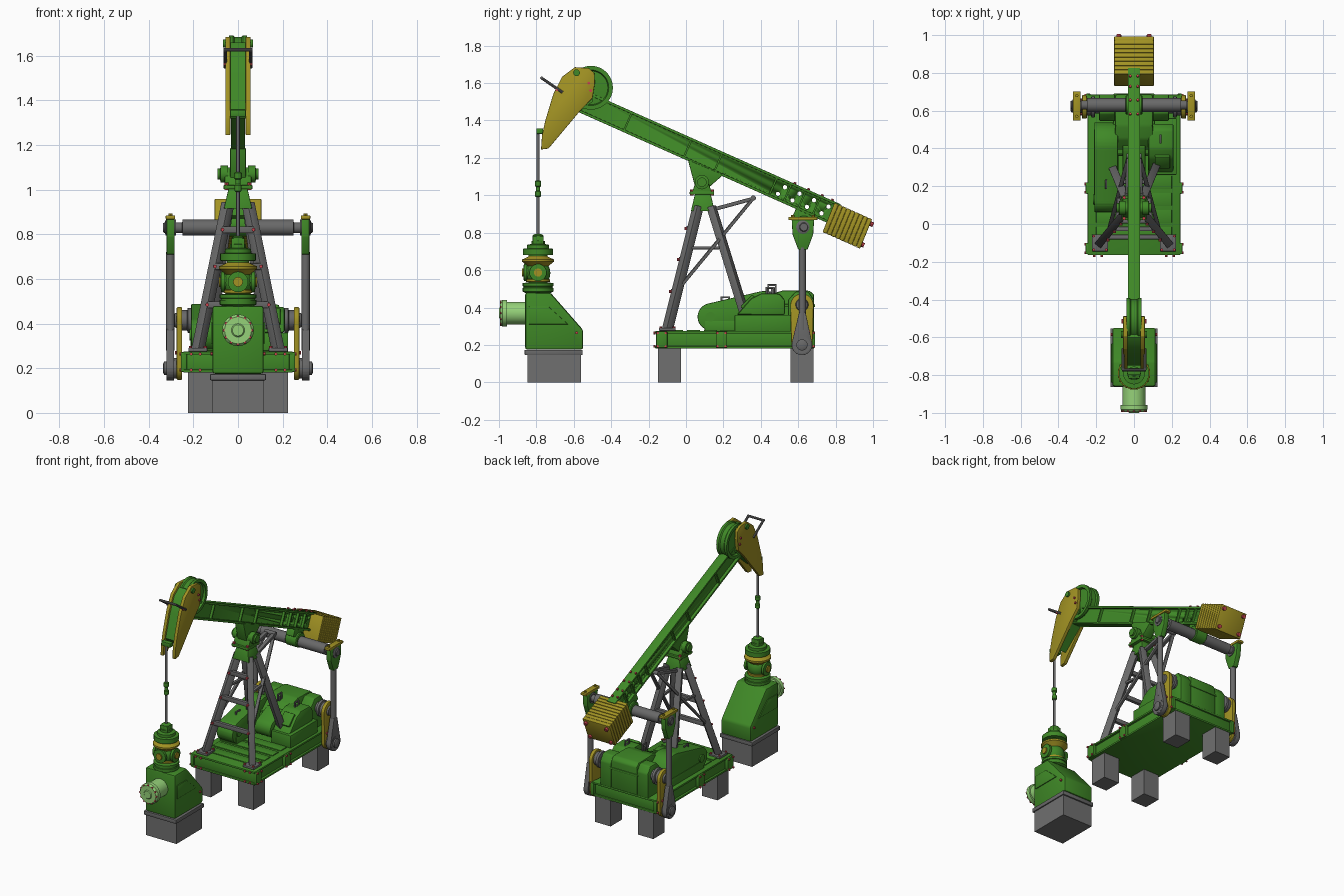
import bpy, bmesh, math
from mathutils import Vector, Matrix

if "Cube" in bpy.data.objects:
    bpy.data.objects.remove(bpy.data.objects["Cube"])

def material(name, rgb):
    m = bpy.data.materials.new(name)
    m.diffuse_color = (*rgb, 1)
    m.use_nodes = True
    m.node_tree.nodes["Principled BSDF"].inputs["Base Color"].default_value = m.diffuse_color
    return m
GREEN = material("green paint", (0.05, 0.25, 0.02))
LIME = material("light green paint", (0.30, 0.64, 0.19))
YELLOW = material("ochre yellow", (0.36, 0.29, 0.017))
GREY = material("steel grey", (0.14, 0.14, 0.14))
STONE = material("concrete grey", (0.16, 0.16, 0.16))
RED = material("red bolts", (0.60, 0.06, 0.08))
X, Y, Z = Vector((1, 0, 0)), Vector((0, 1, 0)), Vector((0, 0, 1))

def finish(name, bm, mat, bevel=0):
    bmesh.ops.recalc_face_normals(bm, faces=bm.faces)
    if bevel:
        bmesh.ops.bevel(bm, geom=bm.edges[:], offset=bevel, segments=2, profile=0.5,
                        affect='EDGES', clamp_overlap=True)
    me = bpy.data.meshes.new(name)
    bm.to_mesh(me)
    bm.free()
    me.materials.append(mat)
    me.shade_smooth()
    me.set_sharp_from_angle(angle=math.radians(32))
    ob = bpy.data.objects.new(name, me)
    bpy.context.collection.objects.link(ob)
    return ob

def box(name, c, size, mat, rot=0, bevel=0.004):
    bm = bmesh.new()
    bmesh.ops.create_cube(bm, size=1, matrix=Matrix.Translation(c) @ Matrix.Rotation(rot, 4, 'X')
                          @ Matrix.Diagonal((*size, 1)))
    return finish(name, bm, mat, bevel)

def bar(name, a, b, w, d, mat, bevel=0.003):
    a, b = Vector(a), Vector(b)
    q = (b - a).to_track_quat('Z', 'X').to_matrix().to_4x4()
    bm = bmesh.new()
    bmesh.ops.create_cube(bm, size=1, matrix=Matrix.Translation((a + b) / 2) @ q
                          @ Matrix.Diagonal((w, d, (b - a).length, 1)))
    return finish(name, bm, mat, bevel)

def prism(name, pts, x0, x1, mat, bevel=0.004):
    # (y, z) outline pushed along x
    bm = bmesh.new()
    f = bm.faces.new([bm.verts.new((x0, y, z)) for y, z in pts])
    r = bmesh.ops.extrude_face_region(bm, geom=[f])
    bmesh.ops.translate(bm, vec=(x1 - x0, 0, 0), verts=[v for v in r['geom'] if isinstance(v, bmesh.types.BMVert)])
    return finish(name, bm, mat, bevel)

def spin(bm, prof, o, axis, seg):
    q = Z.rotation_difference(axis)
    rings = [[bm.verts.new(Vector(o) + q @ Vector((r * math.cos(math.tau * i / seg), r * math.sin(math.tau * i / seg), h)))
              for i in range(seg)] for r, h in prof]
    for a, b in zip(rings, rings[1:]):
        for i in range(seg):
            j = (i + 1) % seg
            bm.faces.new((a[i], a[j], b[j], b[i]))
    bm.faces.new(rings[0])
    bm.faces.new(rings[-1])

def lathe(name, prof, o, axis, mat, seg=32):
    bm = bmesh.new()
    spin(bm, prof, o, axis, seg)
    return finish(name, bm, mat)

def cyl(name, a, b, r, mat, seg=24):
    d = Vector(b) - Vector(a)
    return lathe(name, [(r, 0), (r, d.length)], a, d.normalized(), mat, seg)

def bolts(name, places, axis, r=0.008, h=0.012, mat=RED, seg=8):
    bm = bmesh.new()
    for p in places:
        spin(bm, [(r, -h / 2), (r, h / 2)], p, axis, seg)
    return finish(name, bm, mat)

def hull(c1, r1, c2, r2, n=14):
    # outline around two circles
    d = Vector(c2) - Vector(c1)
    f, b = math.atan2(d.y, d.x), math.acos((r1 - r2) / d.length)
    pts = []
    for c, r, a0, a1 in ((c1, r1, f + b, f + math.tau - b), (c2, r2, f - b, f + b)):
        pts += [(c[0] + r * math.cos(a0 + (a1 - a0) * i / n), c[1] + r * math.sin(a0 + (a1 - a0) * i / n)) for i in range(n + 1)]
    return pts

# concrete footings
box("well_footing", (0, -.705, .075), (.235, .285, .15), STONE, bevel=0)
box("well_footing_cap", (0, -.708, .16), (.25, .31, .028), GREY)
for s in (-1, 1):
    for y in (-.088, .62):
        box("skid_footing", (s * .165, y, .09), (.12, .125, .18), STONE, bevel=0)

# wellhead housing, side panels and outlet
prism("well_housing", [(-.86, .175), (-.55, .175), (-.55, .28), (-.725, .48), (-.86, .48)], -.115, .115, GREEN, .012)
for s in (-1, 1):
    prism("housing_panel", [(-.84, .31), (-.63, .31), (-.735, .405), (-.84, .405)], s * .113, s * .121, GREEN, .003)
    bolts("housing_bolt", [(s * .118, -.585, .265)], X)
lathe("outlet_pipe", [(.06, 0), (.06, .10), (.071, .10), (.071, .125), (.06, .138), (.03, .138), (.025, .143)],
      (0, -.857, .37), -Y, LIME, 40)
bolts("outlet_bolts", [(.062 * math.cos(math.tau * i / 12), -.985, .37 + .062 * math.sin(math.tau * i / 12))
                       for i in range(12)], Y, .006, .02)

# wellhead valve stack and polished rod
W = (0, -.791, 0)
lathe("lower_flange", [(.06, .475), (.082, .485), (.082, .505), (.077, .507), (.077, .512), (.082, .514), (.082, .53),
                       (.05, .535), (.05, .545)], W, Z, GREEN)
lathe("valve_body", [(.05, .54), (.062, .56), (.066, .585), (.062, .61), (.05, .63)], W, Z, GREEN)
lathe("yellow_collar", [(.05, .615), (.06, .625), (.085, .645), (.085, .657), (.055, .67), (.05, .675)], W, Z, YELLOW)
lathe("yellow_ring", [(.058, .536), (.064, .538), (.064, .55), (.058, .552)], W, Z, YELLOW)
lathe("upper_flange", [(.05, .67), (.05, .68), (.08, .682), (.08, .714), (.058, .716), (.058, .735), (.036, .74),
                       (.036, .755), (.03, .757), (.03, .785), (.018, .792)], W, Z, GREEN)
box("stuffing_box", (0, -.791, .757), (.06, .058, .05), GREEN)
for d in (X, -X, -Y):
    lathe("valve_port", [(.036, 0), (.036, .06), (.046, .06), (.046, .076), (.025, .078)], (0, -.791, .587), d, GREEN, 24)
    bolts("port_cap", [Vector((0, -.791, .587)) + d * .08], d, .022, .012, YELLOW, 16)
cyl("polished_rod", (0, -.791, .78), (0, -.791, 1.34), .008, GREY, 12)
lathe("rod_clamp", [(.01, .99), (.016, .995), (.016, 1.02), (.011, 1.025), (.011, 1.045), (.017, 1.05), (.017, 1.075),
                    (.01, 1.08)], W, Z, GREEN, 16)
box("rod_hanger", (0, -.782, 1.343), (.07, .035, .03), GREEN)

# skid base
box("skid_core", (0, .26, .228), (.46, .83, .08), GREEN)
for z in (.187, .268):
    box("skid_flange", (0, .26, z), (.49, .85, .014), GREEN)
for y in (-.05, .04, .13, .22):
    box("deck_strip", (0, y, .277), (.40, .07, .008), GREEN, bevel=.002)
for s in (-1, 1):
    for y in (-.13, .19, .66):
        box("skid_bracket", (s * .243, y, .228), (.025, .06, .088), GREEN)
        bolts("skid_bolts", [(s * .257, y + dy, z) for dy in (-.022, .022) for z in (.192, .264)], X, .007)
    bolts("front_skid_bolts", [(s * x, -.168, z) for x in (.17, .21) for z in (.192, .264)], Y, .007)

# A-frame post
def mix(a, b, t):
    return Vector(a).lerp(Vector(b), t)
FT, FB = [(s * .045, .065, .94) for s in (-1, 1)], [(s * .18, -.10, .28) for s in (-1, 1)]
BT, BB = [(s * .045, .135, .94) for s in (-1, 1)], [(s * .12, .315, .36) for s in (-1, 1)]
for i in (0, 1):
    bar("front_leg", FB[i], FT[i], .045, .042, GREY)
    bar("back_leg", BB[i], BT[i], .042, .042, GREY)
    box("front_leg_foot", (FB[i][0], -.10, .283), (.085, .09, .016), GREY)
    box("back_leg_mount", (BB[i][0], .32, .315), (.07, .08, .09), GREEN)
    bolts("foot_bolts", [(FB[i][0] + dx, -.10 + dy, .293) for dx in (-.033, .033) for dy in (-.036, .036)], Z, .007)
    bar("side_tie", mix(FB[i], FT[i], .665), mix(BB[i], BT[i], .62), .016, .02, GREY)
    bar("long_brace", mix(FB[i], FT[i], .32), (FT[i][0] * .6, .36, .985), .016, .022, GREY)
    bar("short_brace", (FT[i][0] * .8, .13, .92), (FT[i][0] * .6, .37, .985), .02, .026, GREY)
for t in (.31, .57, .82):
    a, b = mix(FB[0], FT[0], t), mix(FB[1], FT[1], t)
    off = Vector((0, -.02, 0))
    bar("front_rung", a + off, b + off, .03, .024, GREY)
    bolts("rung_bolts", [a + off * 1.8, b + off * 1.8], Y, .008, .014)
bar("back_rung", mix(BB[0], BT[0], .5), mix(BB[1], BT[1], .5), .024, .024, GREY)
cyl("brace_pin", (-.04, .36, .985), (.04, .36, .985), .014, GREY, 16)

# saddle and centre bearing
bm = bmesh.new()
bmesh.ops.create_cone(bm, cap_ends=True, segments=4, radius1=.09, radius2=.06, depth=.09,
                      matrix=Matrix.Translation((0, .09, .96)) @ Matrix.Rotation(math.pi / 4, 4, 'Z'))
finish("saddle", bm, GREEN, .004)
box("saddle_plate", (0, .085, 1.012), (.13, .13, .018), GREEN)
bolts("saddle_bolts", [(sx * .052, .085 + sy * .055, 1.015) for sx in (-1, 1) for sy in (-1, 1)], Z, .009, .034)
prism("bearing_pedestal", [(.03, 1.01), (.14, 1.01), (.115, 1.08), (.055, 1.08)], -.06, .06, GREEN)
lathe("centre_bearing", [(.025, -.092), (.025, -.08), (.038, -.078), (.038, -.045), (.03, -.045), (.03, .045),
                         (.038, .045), (.038, .078), (.025, .08), (.025, .092)], (0, .085, 1.07), X, GREEN)
prism("beam_hanger", [(.01, 1.19), (.2, 1.11), (.12, 1.04), (.05, 1.04)], -.035, .035, GREEN)

# walking beam: t runs along it to the rear, n across it
A = math.radians(24)
def B(t, n, x=0):
    return Vector((x, .1 + t * math.cos(A) + n * math.sin(A), 1.21 - t * math.sin(A) + n * math.cos(A)))
for n in (.053, -.053):
    box("beam_flange", B(.03, n), (.064, 1.48, .014), GREEN, -A, .002)
web = box("beam_web", B(.03, 0), (.024, 1.48, .1), GREEN, -A, 0)
HOLES = [(.44 + .085 * i + k, n) for i in range(4) for n, k in ((.022, .02), (-.026, 0))]
cut = bolts("hole_cutter", [B(t, n) for t, n in HOLES], X, .0115, .2, GREEN, 16)
mod = web.modifiers.new("holes", 'BOOLEAN')
mod.object, mod.operation, mod.solver = cut, 'DIFFERENCE', 'EXACT'
bpy.context.view_layer.objects.active = web
bpy.ops.object.modifier_apply(modifier="holes")
bpy.data.objects.remove(cut)
for t in (-.45, -.1, .08, .4, .485, .57, .655):
    box("beam_rib", B(t, 0), (.058, .01, .1), GREEN, -A, 0)
bolts("beam_bolts", [B(t, .063, s * .02) for t in (.5, .58, .66, .72) for s in (-1, 1)], B(0, 1) - B(0, 0), .007)

# horse head: cheek plates, core, sheave and guard rail
HEAD = [(-.594, 1.685), (-.52, 1.68), (-.49, 1.655), (-.487, 1.60), (-.50, 1.52), (-.567, 1.45), (-.735, 1.25),
        (-.775, 1.245), (-.77, 1.32), (-.752, 1.40), (-.71, 1.54), (-.663, 1.633)]
for s in (-1, 1):
    prism("head_cheek", HEAD, s * .034, s * .057, YELLOW, .003)
    bolts("cheek_bolts", [(s * .059, y, z) for y, z in ((-.69, 1.565), (-.52, 1.60), (-.51, 1.56))], X)
    bolts("cheek_boss", [(s * .058, -.585, 1.655)], X, .018, .02, GREEN, 16)
prism("head_core", [(-.60, 1.66), (-.5, 1.62), (-.5, 1.5), (-.58, 1.44), (-.72, 1.32), (-.75, 1.36), (-.70, 1.52),
                    (-.655, 1.62)], -.036, .036, GREEN, 0)
lathe("head_sheave", [(.03, -.03), (.09, -.025), (.095, -.04), (.117, -.04), (.117, -.022), (.11, -.015), (.11, .015),
                      (.117, .022), (.117, .04), (.095, .04), (.09, .025), (.03, .03)], (0, -.508, 1.575), X, GREEN, 48)
for s in (-1, 1):
    cyl("guard_rail_arm", (s * .058, -.66, 1.55), (s * .058, -.772, 1.627), .008, GREY, 10)
cyl("guard_rail_bar", (-.064, -.772, 1.627), (.064, -.772, 1.627), .008, GREY, 10)

# counterweight: stacked plates with end bolts
for i in range(9):
    box("counterweight_plate", B(.75 + i * .0245, -.03), (.21, .0235, .17), YELLOW, -A + .03, .004)
box("counterweight_core", B(.848, -.03), (.2, .21, .16), YELLOW, -A + .03, 0)
bolts("counterweight_bolts", [B(.963, -.03 + n, x) for n in (-.06, .06) for x in (-.08, .08)], B(1, 0) - B(0, 0), .013, .02)

# equalizer bar and its bearing under the beam
lathe("equalizer_bar", [(.02, -.335), (.024, -.33), (.024, -.25), (.036, -.248), (.036, .248), (.024, .25), (.024, .33),
                        (.02, .335)], (0, .63, .83), X, GREY)
lathe("equalizer_bearing", [(.045, -.045), (.05, -.04), (.05, .04), (.045, .045)], (0, .63, .84), X, GREEN)
box("equalizer_bracket", (0, .63, .888), (.06, .11, .06), GREEN, -A)

# pitman arms, cranks and crank shaft ends
for s in (-1, 1):
    prism("pitman_head", [(.565, .868), (.685, .868), (.68, .79), (.65, .71), (.60, .71), (.57, .79)], s * .284, s * .32, GREEN)
    box("pitman_cap", (s * .303, .625, .876), (.042, .155, .018), YELLOW)
    bolts("pitman_cap_bolts", [(s * .303, y, .882) for y in (.57, .68)], Z, .009, .025, YELLOW)
    lathe("pitman_bearing", [(.036, -.025), (.036, .02), (.025, .025)], (s * .303, .625, .83), X * s, GREY)
    cyl("pitman_rod", (s * .303, .622, .28), (s * .303, .622, .72), .019, GREY, 20)
    prism("pitman_foot", hull((.62, .2), .055, (.622, .36), .02), s * .286, s * .32, GREY)
    lathe("crank_pin", [(.045, -.04), (.045, .018), (.03, .018), (.03, .028), (.018, .034)], (s * .303, .62, .2), X * s, GREY)
    prism("crank", hull((.62, .412), .062, (.62, .205), .057), s * .25, s * .275, YELLOW)
    bolts("crank_bolts", [(s * .277, .62 + dy, .27) for dy in (-.035, .035)], X)
    lathe("crank_shaft", [(.035, .09), (.035, .205), (.056, .208), (.056, .225), (.045, .228), (.045, .25), (.03, .285)],
          (0, .62, .415), X * s, GREY)

# gearbox, motor and belt guard
prism("gearbox", [(.36, .27), (.36, .39), (.45, .47), (.52, .492), (.66, .49), (.685, .47), (.685, .27)], -.1, .1, GREEN, .01)
box("gearbox_seam", (0, .53, .41), (.22, .32, .016), GREEN)
for s in (-1, 1):
    prism("gearbox_bearing", [(.545, .27), (.685, .27), (.685, .44), (.655, .485), (.585, .485), (.545, .44)],
          s * .1, s * .185, GREEN, .008)
prism("pinion_case", hull((.42, .36), .08, (.33, .34), .06), -.06, .06, GREEN)
box("motor_base", (.15, .41, .315), (.15, .3, .09), GREEN)
prism("motor", [(.27, .36), (.35, .45), (.40, .475), (.50, .475), (.53, .44), (.53, .36)], .075, .21, GREEN, .012)
box("motor_cover", (.15, .33, .43), (.08, .09, .02), GREEN, math.radians(45))
prism("belt_guard", hull((.135, .35), .073, (.42, .37), .118, 20), -.21, -.085, GREEN, .008)
box("belt_guard_base", (-.148, .3, .3), (.13, .4, .06), GREEN)
bolts("belt_guard_hub", [(-.148, .13, .35)], X, .026, .14, GREEN, 20)
for x, y, z in ((0, .46, .5), (-.148, .21, .435), (.14, .45, .485)):
    bar("hook_post", (x, y, z - .03), (x, y, z), .012, .012, GREY)
    for d in (-.02, .02):
        bar("hook_side", (x, y + d, z - .025), (x, y + d, z + .02), .01, .01, GREY)
    bar("hook_top", (x, y - .025, z + .02), (x, y + .025, z + .02), .01, .01, GREY)
